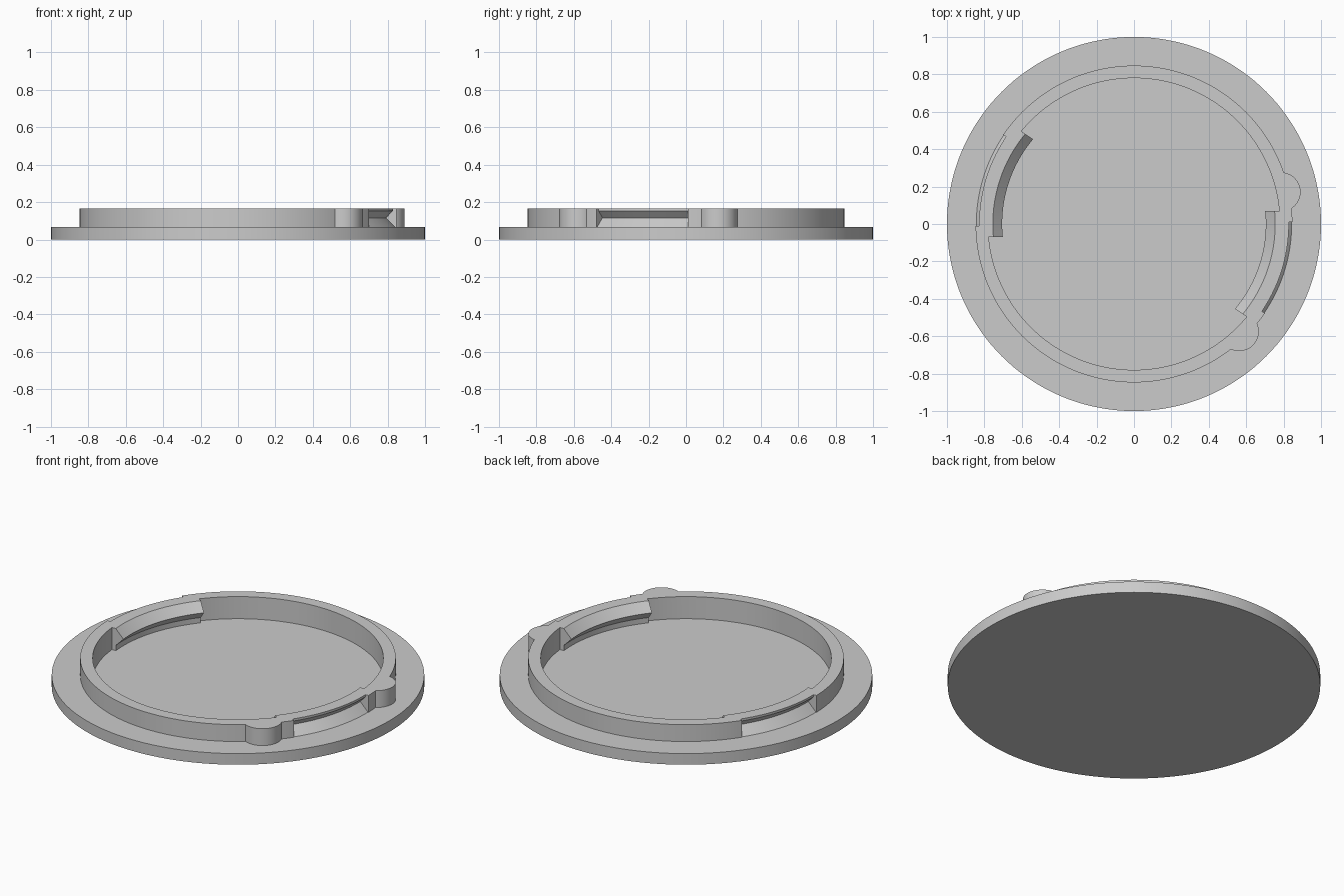
import bpy, bmesh, math

if "Cube" in bpy.data.objects:
    bpy.data.objects.remove(bpy.data.objects["Cube"])

FLOOR, PLATE_TOP, RIM_TOP = 0.035, 0.066, 0.166
RIM_IN, RIM_OUT = 0.78, 0.847
A0, A1 = math.radians(145.7), math.radians(180)   # sector of one bayonet lug

grey = bpy.data.materials.new("plain grey")
grey.diffuse_color = (0.6, 0.6, 0.6, 1)
grey.use_nodes = True
grey.node_tree.nodes["Principled BSDF"].inputs["Base Color"].default_value = grey.diffuse_color


def finish(name, bm):
    bmesh.ops.recalc_face_normals(bm, faces=bm.faces)
    mesh = bpy.data.meshes.new(name)
    bm.to_mesh(mesh)
    bm.free()
    mesh.materials.append(grey)
    obj = bpy.data.objects.new(name, mesh)
    bpy.context.collection.objects.link(obj)
    return obj


def cylinder(name, r, z0, z1, x=0, y=0, sides=144):
    bm = bmesh.new()
    ring = [bm.verts.new((x + r * math.cos(2 * math.pi * i / sides),
                          y + r * math.sin(2 * math.pi * i / sides), z0))
            for i in range(sides)]
    face = bm.faces.new(ring)
    top = bmesh.ops.extrude_face_region(bm, geom=[face])["geom"]
    bmesh.ops.translate(bm, vec=(0, 0, z1 - z0),
                        verts=[v for v in top if isinstance(v, bmesh.types.BMVert)])
    return finish(name, bm)


def sector_sweep(name, profile, margin_0, margin_1, turn, steps=20):
    """Sweep an (r, z) profile over the lug sector, its ends offset by the margins."""
    bm = bmesh.new()
    rows = []
    for i in range(steps + 1):
        row = []
        for r, z in profile:
            start = turn + A0 - math.asin(margin_0 / r)
            end = turn + A1 + math.asin(margin_1 / r)
            a = start + (end - start) * i / steps
            row.append(bm.verts.new((r * math.cos(a), r * math.sin(a), z)))
        rows.append(row)
    n = len(profile)
    for p, q in zip(rows, rows[1:]):
        for j in range(n):
            k = (j + 1) % n
            bm.faces.new((p[j], p[k], q[k], q[j]))
    bm.faces.new(rows[0])
    bm.faces.new(rows[-1])
    return finish(name, bm)


def combine(target, tool, operation):
    mod = target.modifiers.new("combine", "BOOLEAN")
    mod.operation, mod.object, mod.solver = operation, tool, "EXACT"
    bpy.context.view_layer.objects.active = target
    bpy.ops.object.modifier_apply(modifier=mod.name)
    bpy.data.objects.remove(tool, do_unlink=True)


# Raised rim with two round grip bumps beside one lug
lid = cylinder("bayonet_lid", RIM_OUT, PLATE_TOP, RIM_TOP)
for deg in (12.3, -45.6):
    a = math.radians(deg)
    bump = cylinder("grip_bump", 0.105, PLATE_TOP, RIM_TOP,
                    0.804 * math.cos(a), 0.804 * math.sin(a), 40)
    combine(lid, bump, "UNION")

# V grooves on the outside of the rim
Z = PLATE_TOP
GROOVE = [(0.843, Z), (0.793, Z + 0.05), (0.828, Z + 0.087), (0.828, 0.2), (0.9, 0.2), (0.9, Z)]
for turn in (0, math.pi):
    combine(lid, sector_sweep("lug_groove", GROOVE, 0, 0.012, turn), "DIFFERENCE")

# Base plate with the sunken floor inside the rim
combine(lid, cylinder("base_plate", 1.0, 0, PLATE_TOP), "UNION")
combine(lid, cylinder("bore", RIM_IN, FLOOR, 0.3), "DIFFERENCE")

# V ridges on the inside, standing on the floor
RIDGE = [(0.787, FLOOR), (0.755, FLOOR), (0.755, Z), (0.705, Z + 0.05),
         (0.755, RIM_TOP), (0.787, RIM_TOP)]
for turn in (0, math.pi):
    combine(lid, sector_sweep("lug_ridge", RIDGE, 0.07, 0.07, turn), "UNION")

bpy.ops.object.select_all(action="DESELECT")
lid.select_set(True)
bpy.context.view_layer.objects.active = lid
bpy.ops.object.shade_smooth_by_angle(angle=math.radians(25))
